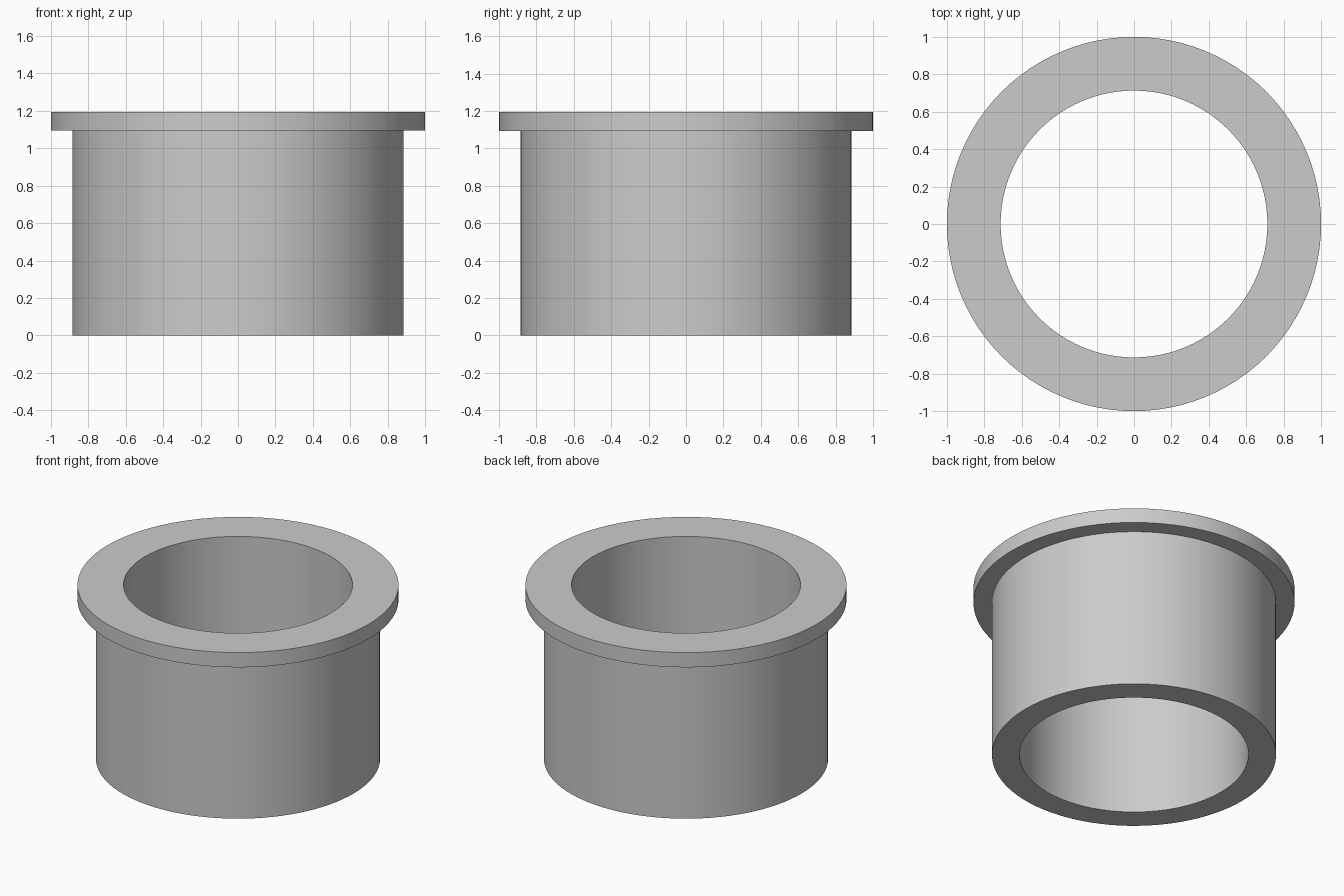
import bpy
import bmesh
import math

cube = bpy.data.objects.get("Cube")
if cube:
    bpy.data.objects.remove(cube, do_unlink=True)

SEGMENTS = 96
BORE, BODY, RIM = 0.713, 0.885, 1.0
LEDGE, TOP = 1.094, 1.195

# Plain grey material
grey = bpy.data.materials.new("plain grey")
grey.use_nodes = True
colour = (0.6, 0.6, 0.6, 1)
grey.diffuse_color = colour
grey.node_tree.nodes["Principled BSDF"].inputs["Base Color"].default_value = colour

# Closed cross-section (radius, height) of the sleeve wall and its flange
profile = [(BORE, 0), (BODY, 0), (BODY, LEDGE), (RIM, LEDGE), (RIM, TOP), (BORE, TOP)]

# Revolve the section into a hollow flanged sleeve
bm = bmesh.new()
rings = []
for i in range(SEGMENTS):
    a = math.tau * i / SEGMENTS
    rings.append([bm.verts.new((r * math.cos(a), r * math.sin(a), z)) for r, z in profile])
for i, ring in enumerate(rings):
    after = rings[(i + 1) % SEGMENTS]
    for j in range(len(profile)):
        k = (j + 1) % len(profile)
        bm.faces.new((ring[j], after[j], after[k], ring[k]))
bmesh.ops.recalc_face_normals(bm, faces=bm.faces)

mesh = bpy.data.meshes.new("flanged_sleeve")
bm.to_mesh(mesh)
bm.free()
mesh.materials.append(grey)
sleeve = bpy.data.objects.new("flanged_sleeve", mesh)
bpy.context.collection.objects.link(sleeve)

# Smooth round walls, crisp rims
bpy.ops.object.select_all(action="DESELECT")
sleeve.select_set(True)
bpy.context.view_layer.objects.active = sleeve
bpy.ops.object.shade_smooth_by_angle(angle=math.radians(30))
